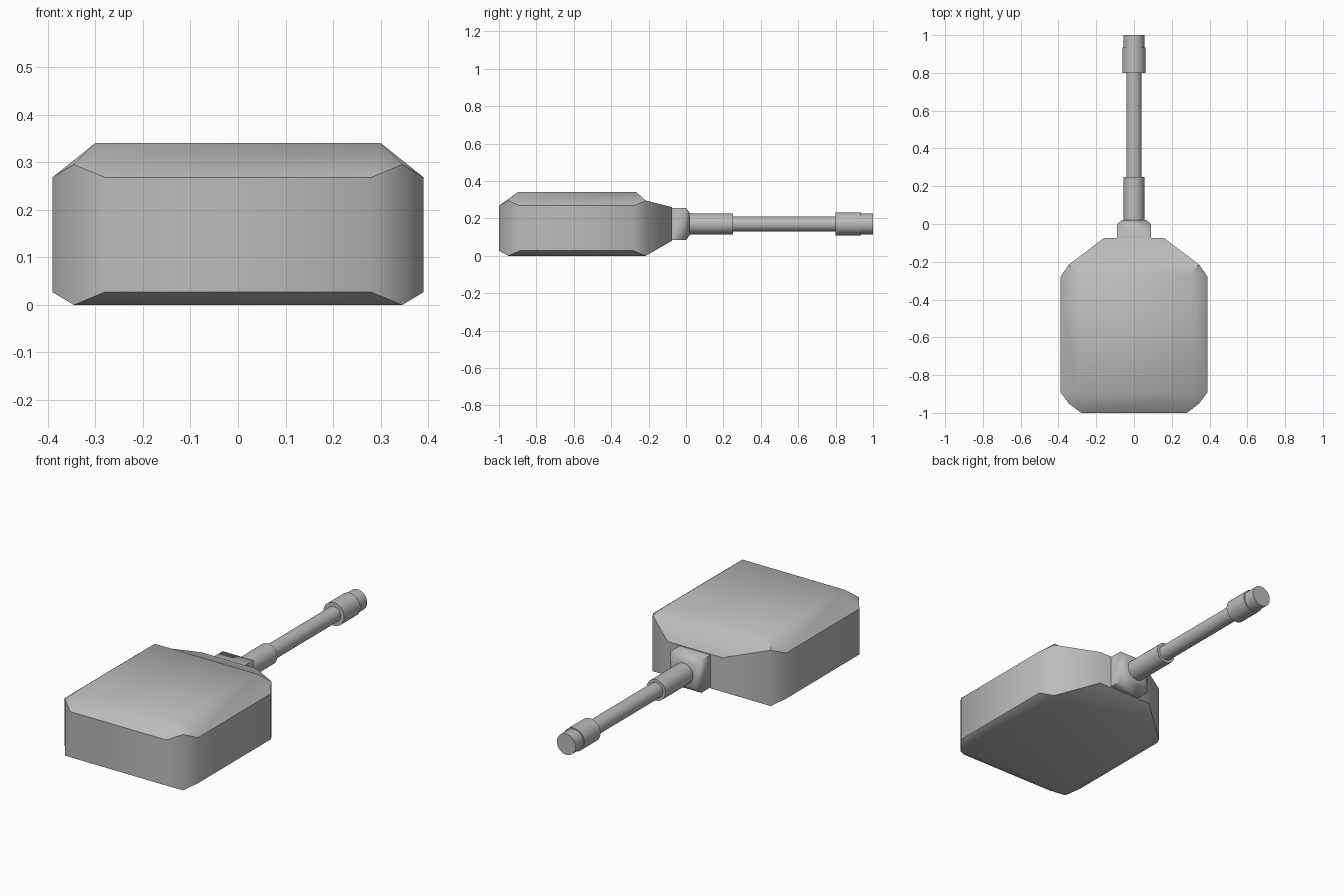
import bpy, bmesh, math

default = bpy.data.objects.get("Cube")
if default:
    bpy.data.objects.remove(default, do_unlink=True)

grey = bpy.data.materials.new("plain grey")
grey.use_nodes = True
colour = (0.5, 0.5, 0.5, 1)
grey.diffuse_color = colour
grey.node_tree.nodes["Principled BSDF"].inputs["Base Color"].default_value = colour


def finish(name, bm, angle):
    """Turn a bmesh into a named grey object with smooth shading and sharp edges."""
    bmesh.ops.recalc_face_normals(bm, faces=bm.faces)
    mesh = bpy.data.meshes.new(name)
    bm.to_mesh(mesh)
    bm.free()
    mesh.materials.append(grey)
    obj = bpy.data.objects.new(name, mesh)
    bpy.context.collection.objects.link(obj)
    bpy.ops.object.select_all(action='DESELECT')
    obj.select_set(True)
    bpy.context.view_layer.objects.active = obj
    bpy.ops.object.shade_smooth_by_angle(angle=math.radians(angle))
    return obj


# Body: mirrored outline (x, y, bottom, top) walled in, then capped
half = [(0.28, -1, 0.027, 0.268), (0.345, -0.95, 0, 0.295),
        (0.39, -0.89, 0.027, 0.268), (0.39, -0.28, 0.027, 0.268),
        (0.345, -0.215, 0, 0.295), (0.16, -0.075, 0.08, 0.26)]
outline = half + [(-x, y, lo, hi) for x, y, lo, hi in reversed(half)]
bm = bmesh.new()
low = [bm.verts.new((x, y, lo)) for x, y, lo, hi in outline]
high = [bm.verts.new((x, y, hi)) for x, y, lo, hi in outline]
count = len(outline)
for i in range(count):
    j = (i + 1) % count
    bm.faces.new((low[i], low[j], high[j], high[i]))

# Body underside
for ids in [(11, 0, 1, 10), (1, 2, 3, 4), (4, 5, 6, 7), (7, 8, 9, 10), (1, 4, 7, 10)]:
    bm.faces.new([low[i] for i in ids])

# Body top: flat panel with sloping borders
panel = [bm.verts.new((x, y, 0.34)) for x, y in
         [(0.3, -0.9), (0.3, -0.265), (-0.3, -0.265), (-0.3, -0.9)]]
bm.faces.new(panel)
bm.faces.new([high[i] for i in (4, 5, 6, 7)])
for k, start in enumerate((0, 3, 7, 9)):
    # Corner triangles beside each panel corner
    pairs = {0: [(0, 1), (1, 2)], 3: [(3, 4)], 7: [(7, 8)], 9: [(9, 10), (10, 11)]}
    for a, b in pairs[start]:
        bm.faces.new((high[a], high[b], panel[k]))
for a, b, p, q in [(11, 0, 0, 3), (2, 3, 1, 0), (4, 7, 2, 1), (8, 9, 3, 2)]:
    bm.faces.new((high[a], high[b], panel[p], panel[q]))
finish("body", bm, 48)

# Cable mount: square block tapering to the rear
axis_z = 0.17
bm = bmesh.new()
rings = []
for y, w, h in [(-0.08, 0.09, 0.086), (0, 0.09, 0.086), (0.02, 0.065, 0.06)]:
    rings.append([bm.verts.new((sx * w, y, axis_z + sz * h))
                  for sx, sz in [(-1, -1), (1, -1), (1, 1), (-1, 1)]])
for a, b in zip(rings, rings[1:]):
    for i in range(4):
        j = (i + 1) % 4
        bm.faces.new((a[i], a[j], b[j], b[i]))
bm.faces.new(rings[0])
bm.faces.new(rings[-1])
finish("cable_mount", bm, 60)


# Round parts along the rear axis
def rod(name, radius, start, end):
    bm = bmesh.new()
    bmesh.ops.create_cone(bm, cap_ends=True, segments=32, radius1=radius,
                          radius2=radius, depth=end - start)
    for v in bm.verts:
        x, y, z = v.co
        v.co = (x, z + (start + end) / 2, axis_z + y)
    finish(name, bm, 40)


rod("strain_relief", 0.055, 0.01, 0.25)
rod("cable", 0.04, 0.24, 0.81)
rod("plug_collar", 0.061, 0.8, 0.935)
rod("plug_tip", 0.055, 0.93, 1)
